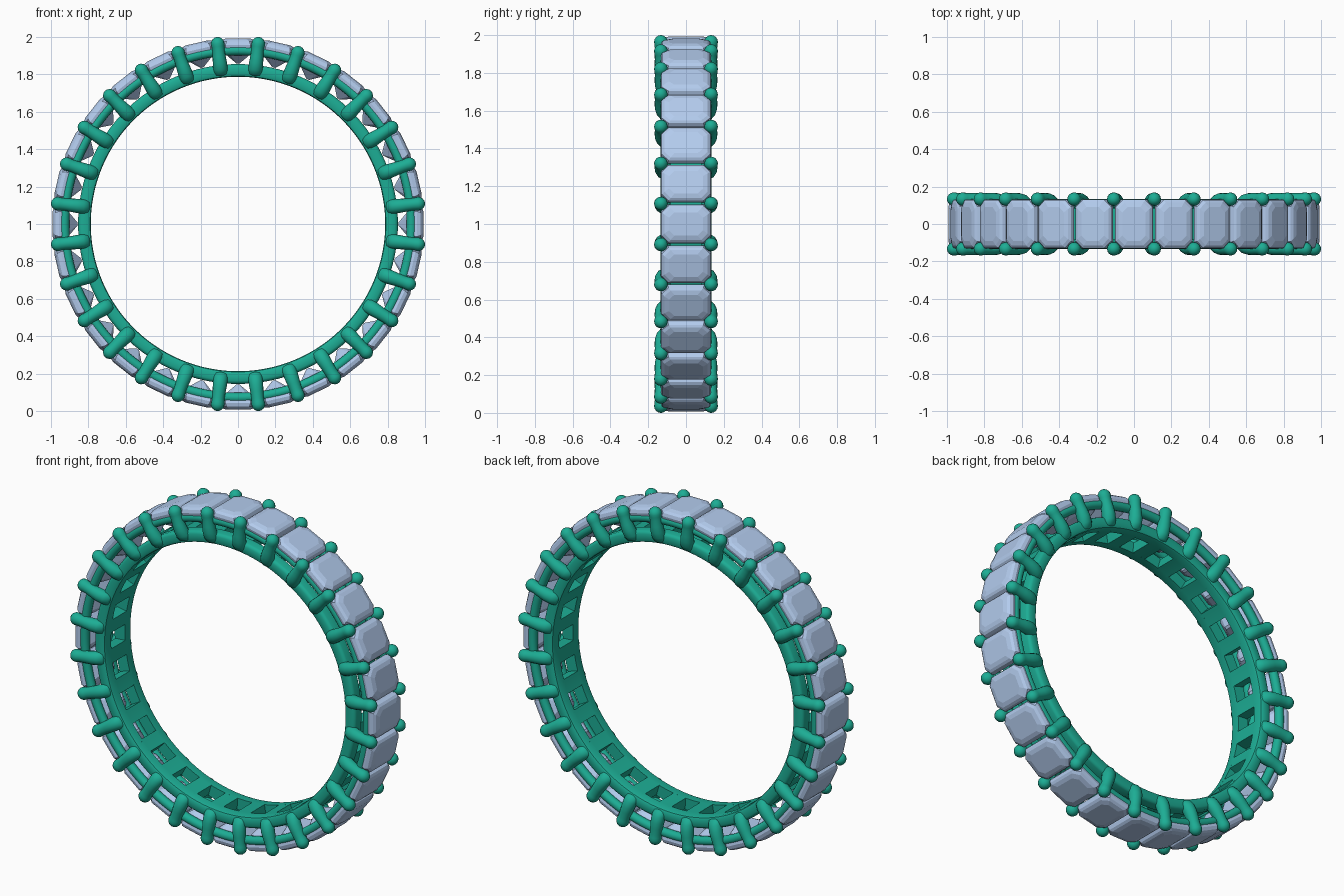
import bpy, bmesh, math
from mathutils import Vector, Matrix

if "Cube" in bpy.data.objects:
    bpy.data.objects.remove(bpy.data.objects["Cube"])

N = 28                       # stones around the ring
STEP = 2 * math.pi / N
CENTRE = Vector((0, 0, 1))


def material(name, rgb):
    m = bpy.data.materials.new(name)
    m.diffuse_color = (*rgb, 1)
    m.use_nodes = True
    m.node_tree.nodes["Principled BSDF"].inputs["Base Color"].default_value = m.diffuse_color
    return m


METAL = material("green_metal", (0.012, 0.42, 0.30))
GEM = material("pale_blue_gem", (0.45, 0.60, 0.85))


def loft(bm, rings, closed=False):
    """Skin a list of equal-length point rings, capping the ends if open."""
    vs = [[bm.verts.new(p) for p in r] for r in rings]
    n = len(vs[0])
    pairs = list(zip(vs, vs[1:])) + ([(vs[-1], vs[0])] if closed else [])
    for a, b in pairs:
        for i in range(n):
            bm.faces.new((a[i], a[(i + 1) % n], b[(i + 1) % n], b[i]))
    if not closed:
        bm.faces.new(vs[0][::-1])
        bm.faces.new(vs[-1])


def finish(bm, name, mat, angle=None):
    bmesh.ops.recalc_face_normals(bm, faces=bm.faces[:])
    me = bpy.data.meshes.new(name)
    bm.to_mesh(me)
    bm.free()
    me.materials.append(mat)
    ob = bpy.data.objects.new(name, me)
    bpy.context.collection.objects.link(ob)
    ob.location = CENTRE
    if angle:
        bpy.ops.object.select_all(action='DESELECT')
        ob.select_set(True)
        bpy.context.view_layer.objects.active = ob
        bpy.ops.object.shade_smooth_by_angle(angle=math.radians(angle))
    return ob


def turned(rings, a):
    """Rotate local rings (z = radial direction) about the ring axis."""
    m = Matrix.Rotation(a, 3, 'Y')
    return [[m @ Vector(p) for p in r] for r in rings]


def lathe(name, profile, segs=168):
    """Sweep a (y, radius) profile around the ring on both sides."""
    bm = bmesh.new()
    for s in (-1, 1):
        loft(bm, [[(r * math.sin(a), s * y, r * math.cos(a)) for y, r in profile]
                  for a in (2 * math.pi * i / segs for i in range(segs))], closed=True)
    return finish(bm, name, METAL, 40)


# Outer gallery rails (round wire) and inner band rails (rounded rectangle)
lathe("gallery_rails", [(0.108 + 0.026 * math.cos(t), 0.928 + 0.026 * math.sin(t))
                        for t in (math.pi * i / 6 for i in range(12))])
lathe("inner_band_rails", [(0.065, 0.787), (0.11, 0.787), (0.121, 0.791), (0.127, 0.803),
                           (0.127, 0.838), (0.121, 0.850), (0.11, 0.855), (0.065, 0.855)])

# Cross bars between the two inner rails, leaving a window under each stone
bm = bmesh.new()
h = STEP * 0.23
for k in range(N):
    mid = (k + 0.5) * STEP
    rings = []
    for j in range(-2, 3):
        a = mid + h * j / 2
        rings.append([(r * math.sin(a), y, r * math.cos(a))
                      for y, r in ((-0.08, 0.787), (0.08, 0.787), (0.08, 0.85), (-0.08, 0.85))])
    loft(bm, rings)
finish(bm, "inner_band_cross_bars", METAL, 40)

# Prongs: tapering curved rods with domed tips, a pair at every gap
PATH = [(0.098, 0.797, 0.026), (0.104, 0.803, 0.036), (0.118, 0.83, 0.039),
        (0.127, 0.865, 0.038), (0.131, 0.90, 0.035), (0.132, 0.935, 0.033),
        (0.133, 0.955, 0.034), (0.133, 0.970, 0.036)]
PATH += [(0.133, 0.970 + 0.036 * math.sin(t), 0.036 * math.cos(t))
         for t in map(math.radians, (22, 45, 66, 82))]
bm = bmesh.new()
for s in (-1, 1):
    rod = [[(w * math.cos(t), s * (y + w * math.sin(t)), r)
            for t in (2 * math.pi * i / 16 for i in range(16))] for y, r, w in PATH]
    for k in range(N):
        loft(bm, turned(rod, (k + 0.5) * STEP))
finish(bm, "prongs", METAL, 50)

# Stones: step-cut octagons; (radius, half width, half length, corner cut)
CUT = [(0.858, 0.008, 0.035, 0.004), (0.90, 0.058, 0.085, 0.02), (0.942, 0.099, 0.128, 0.034),
       (0.958, 0.102, 0.132, 0.035), (0.976, 0.096, 0.127, 0.035),
       (0.986, 0.084, 0.115, 0.034), (0.993, 0.062, 0.090, 0.028)]
stone = [[(w - c, -l, r), (w, c - l, r), (w, l - c, r), (w - c, l, r),
          (c - w, l, r), (-w, l - c, r), (-w, c - l, r), (c - w, -l, r)]
         for r, w, l, c in CUT]
bm = bmesh.new()
for k in range(N):
    loft(bm, turned(stone, k * STEP))
finish(bm, "step_cut_stones", GEM)
